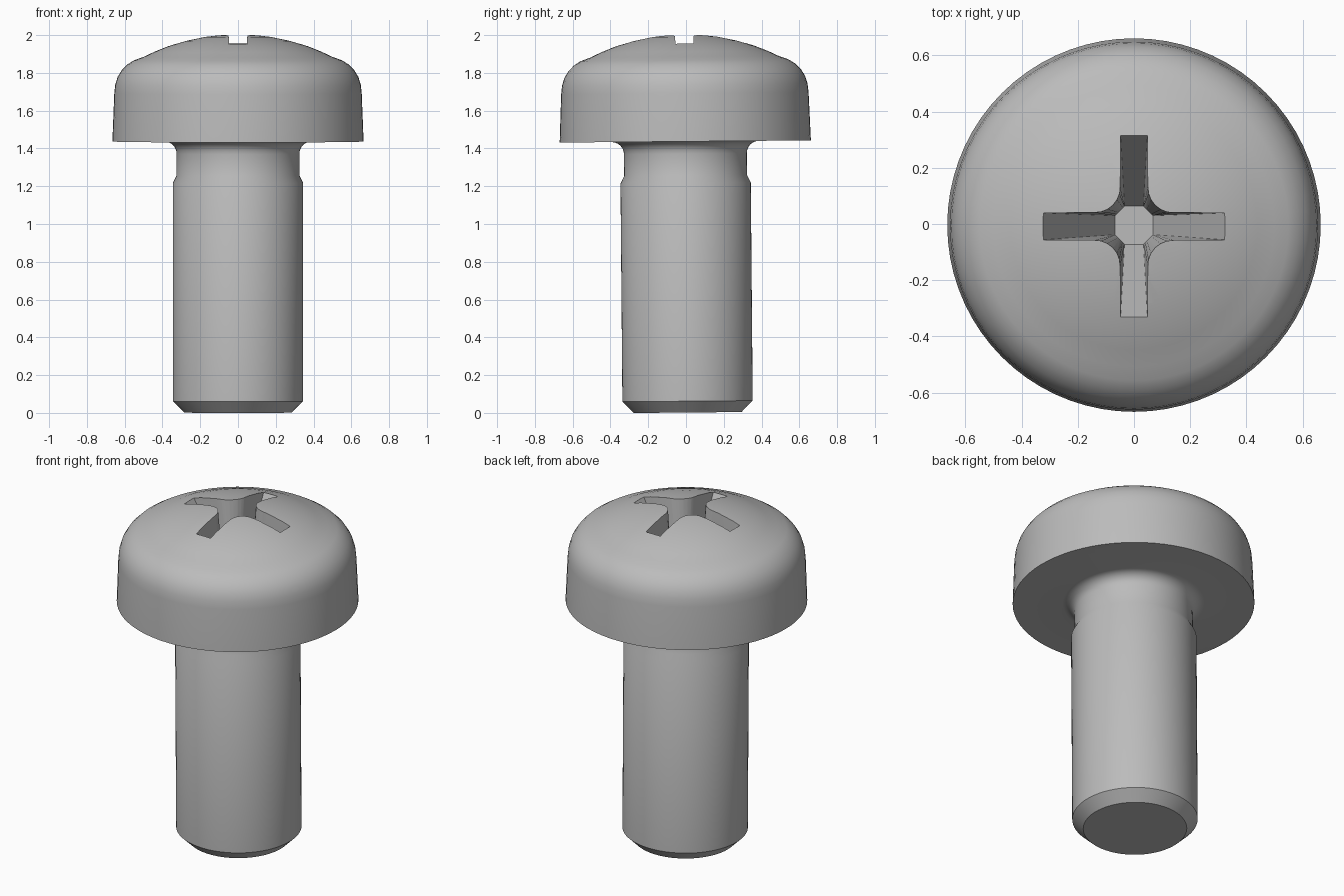
import bpy, bmesh
from math import sin, cos, pi, radians, sqrt
from mathutils import Matrix, Vector

cube = bpy.data.objects.get("Cube")
if cube:
    bpy.data.objects.remove(cube, do_unlink=True)

steel = bpy.data.materials.new("grey steel")
steel.use_nodes = True
GREY = (0.5, 0.5, 0.5, 1)
steel.diffuse_color = GREY
steel.node_tree.nodes["Principled BSDF"].inputs["Base Color"].default_value = GREY


def make_object(name, bm):
    bmesh.ops.recalc_face_normals(bm, faces=bm.faces)
    mesh = bpy.data.meshes.new(name)
    bm.to_mesh(mesh)
    bm.free()
    mesh.materials.append(steel)
    obj = bpy.data.objects.new(name, mesh)
    bpy.context.collection.objects.link(obj)
    return obj


def arc(cx, cz, r, start, end, steps):
    angles = [radians(start + (end - start) * i / steps) for i in range(steps + 1)]
    return [(cx + r * cos(a), cz + r * sin(a)) for a in angles]


# Profile: chamfered tip, shank, neck, fillet under the head
profile = [(0, 0), (0.285, 0), (0.345, 0.06), (0.345, 1.215), (0.325, 1.255)]
profile += arc(0.39, 1.37, 0.065, 180, 90, 6)
# Head side, rounded shoulder and shallow dome
profile += [(0.665, 1.435), (0.655, 1.69), (0.65, 1.735), (0.637, 1.777),
            (0.615, 1.813), (0.585, 1.843), (0.55, 1.865)]
TOP, DOME = 2.003, 1.1
for r in (0.5, 0.44, 0.37, 0.28, 0.18, 0.09, 0):
    profile.append((r, TOP - DOME + sqrt(DOME * DOME - r * r)))

# Turn the profile into the screw body
bm = bmesh.new()
verts = [bm.verts.new((r, 0, z)) for r, z in profile]
edges = [bm.edges.new(pair) for pair in zip(verts, verts[1:])]
bmesh.ops.spin(bm, geom=verts + edges, cent=(0, 0, 0), axis=(0, 0, 1),
               angle=2 * pi, steps=72)
bmesh.ops.remove_doubles(bm, verts=bm.verts, dist=0.0005)
screw = make_object("screw", bm)


# One cross-shaped section: wing length, half width and inner corner radius
def cross(length, width, bend, rounded):
    quarter = [(length, width)]
    if rounded:
        quarter += arc(bend, bend, bend - width, 270, 180, 6)
    else:
        quarter += [(length + (width - length) * i / 6,
                     width + (length - width) * i / 6) for i in range(7)]
    quarter.append((width, length))
    return [Matrix.Rotation(k * pi / 2, 3, 'Z') @ Vector((x, y, 0))
            for k in range(4) for x, y in quarter]


# Tapered driver recess: octagonal floor widening to a cross at the dome
FLOOR, RIM, ABOVE = 1.5, 1.956, 2.06
low = cross(0.068, 0.034, 0.068, False)
high = cross(0.325, 0.048, 0.135, True)
grow = (ABOVE - FLOOR) / (RIM - FLOOR)
bm = bmesh.new()
floor = [bm.verts.new((p.x, p.y, FLOOR)) for p in low]
rim = []
for p, q in zip(low, high):
    v = p.lerp(q, grow)
    rim.append(bm.verts.new((v.x, v.y, ABOVE)))
bm.faces.new(floor)
bm.faces.new(rim)
for i in range(len(floor)):
    j = (i + 1) % len(floor)
    bm.faces.new((floor[i], floor[j], rim[j], rim[i]))
bmesh.ops.remove_doubles(bm, verts=bm.verts, dist=0.0001)
cutter = make_object("recess_cutter", bm)
cutter.hide_render = True

# Cut the recess and remove the cutter
cut = screw.modifiers.new("recess", 'BOOLEAN')
cut.operation = 'DIFFERENCE'
cut.solver = 'EXACT'
cut.object = cutter
bpy.ops.object.select_all(action='DESELECT')
screw.select_set(True)
bpy.context.view_layer.objects.active = screw
bpy.ops.object.modifier_apply(modifier=cut.name)
bpy.data.objects.remove(cutter, do_unlink=True)

# Very slight lean about the middle
screw.data.transform(Matrix.Translation((0, 0, 1.002))
                     @ Matrix.Rotation(radians(0.5), 4, 'X')
                     @ Matrix.Translation((0, 0, -1)))
bpy.ops.object.shade_smooth_by_angle(angle=radians(32))
